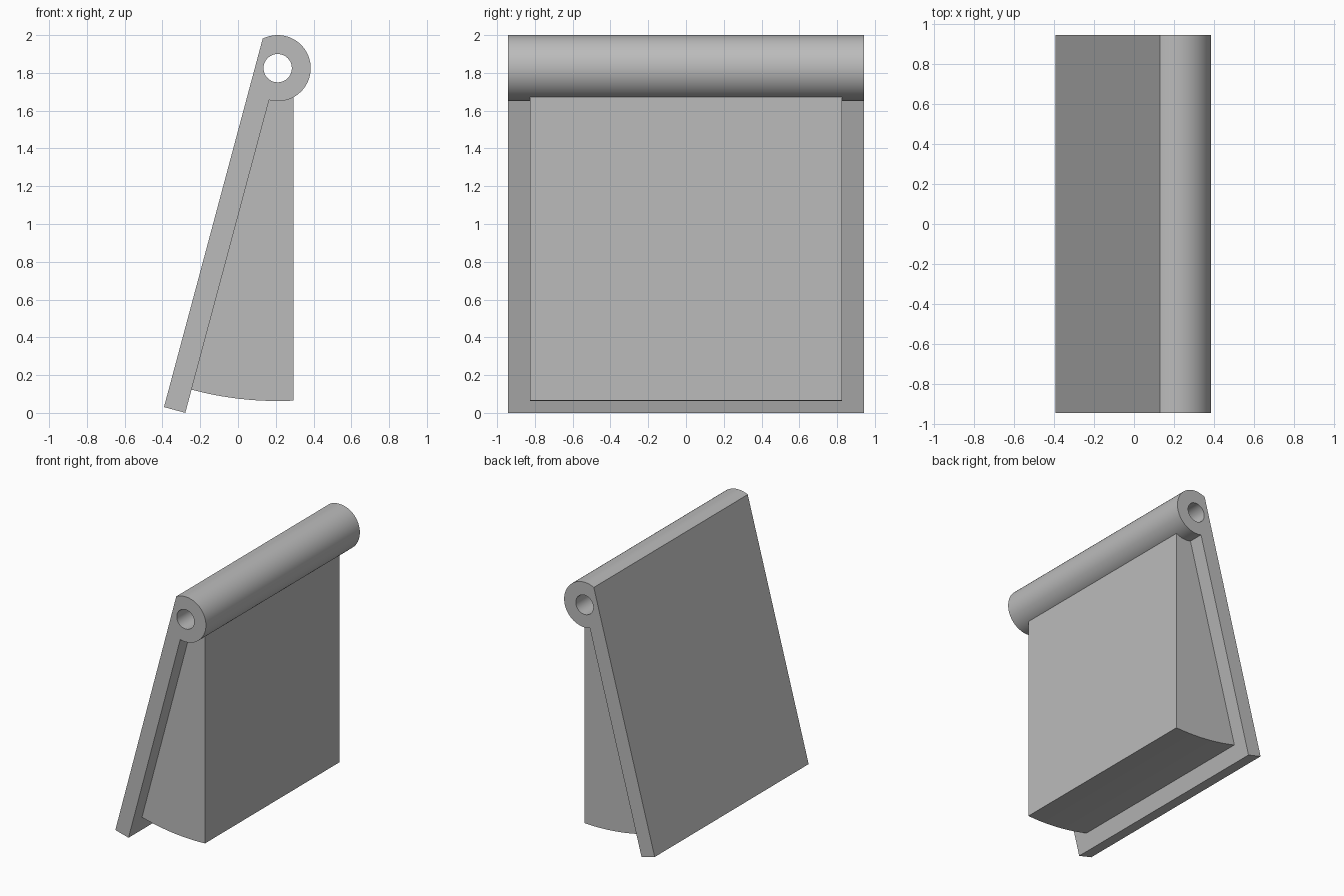
import bpy, bmesh
from math import sin, cos, radians, degrees, acos, asin
from mathutils import Vector

cube = bpy.data.objects.get("Cube")
if cube:
    bpy.data.objects.remove(cube)

grey = bpy.data.materials.new("plain grey")
grey.use_nodes = True
colour = (0.5, 0.5, 0.5, 1)
grey.diffuse_color = colour
grey.node_tree.nodes["Principled BSDF"].inputs["Base Color"].default_value = colour

# Main dimensions, in the x-z plane
PIVOT = Vector((0.21, 1.825))
BARREL_R, HOLE_R = 0.175, 0.075
PLATE_T, PLATE_L = 0.117, 1.889
SWING_R = 1.762
FACE_X = 0.295
LEAN = 255                                   # direction of the leaf, in degrees


def polar(radius, angle):
    a = radians(angle)
    return PIVOT + radius * Vector((cos(a), sin(a)))


def arc(radius, start, end, steps):
    return [polar(radius, start + (end - start) * i / steps) for i in range(steps + 1)]


def extrude_profile(name, loops, half_width):
    """Fill the closed loops (the second one is a hole) and extrude along y."""
    bm = bmesh.new()
    for loop in loops:
        verts = [bm.verts.new((p.x, -half_width, p.y)) for p in loop]
        for a, b in zip(verts, verts[1:] + verts[:1]):
            bm.edges.new((a, b))
    bmesh.ops.triangle_fill(bm, edges=bm.edges[:], use_beauty=True)
    geom = bmesh.ops.extrude_face_region(bm, geom=bm.faces[:], use_keep_orig=True)["geom"]
    moved = [g for g in geom if isinstance(g, bmesh.types.BMVert)]
    bmesh.ops.translate(bm, verts=moved, vec=(0, 2 * half_width, 0))
    bmesh.ops.recalc_face_normals(bm, faces=bm.faces[:])
    mesh = bpy.data.meshes.new(name)
    bm.to_mesh(mesh)
    bm.free()
    mesh.materials.append(grey)
    obj = bpy.data.objects.new(name, mesh)
    bpy.context.collection.objects.link(obj)
    bpy.ops.object.select_all(action="DESELECT")
    obj.select_set(True)
    bpy.context.view_layer.objects.active = obj
    bpy.ops.object.shade_smooth_by_angle(angle=radians(20))
    return obj


# Leaning leaf and its bored barrel, one outline with a hole
outward = Vector((cos(radians(LEAN - 90)), sin(radians(LEAN - 90))))
inner_foot = polar(PLATE_L, LEAN)
outer_foot = inner_foot + outward * PLATE_T
barrel_end = LEAN - 90 - degrees(acos(PLATE_T / BARREL_R))
outline = arc(BARREL_R, LEAN - 360, barrel_end, 64) + [outer_foot, inner_foot]
bore = arc(HOLE_R, 0, 360, 48)[:-1]
extrude_profile("leaf_with_barrel", [outline, bore], 0.943)

# Wedge block hanging under the barrel, with a curved bottom
reach = FACE_X - PIVOT.x
top_end = 270 + degrees(asin(reach / BARREL_R))
low_end = 270 + degrees(asin(reach / SWING_R))
wedge = arc(BARREL_R, LEAN, top_end, 12) + arc(SWING_R, low_end, LEAN, 20)
extrude_profile("wedge_block", [wedge], 0.825)
